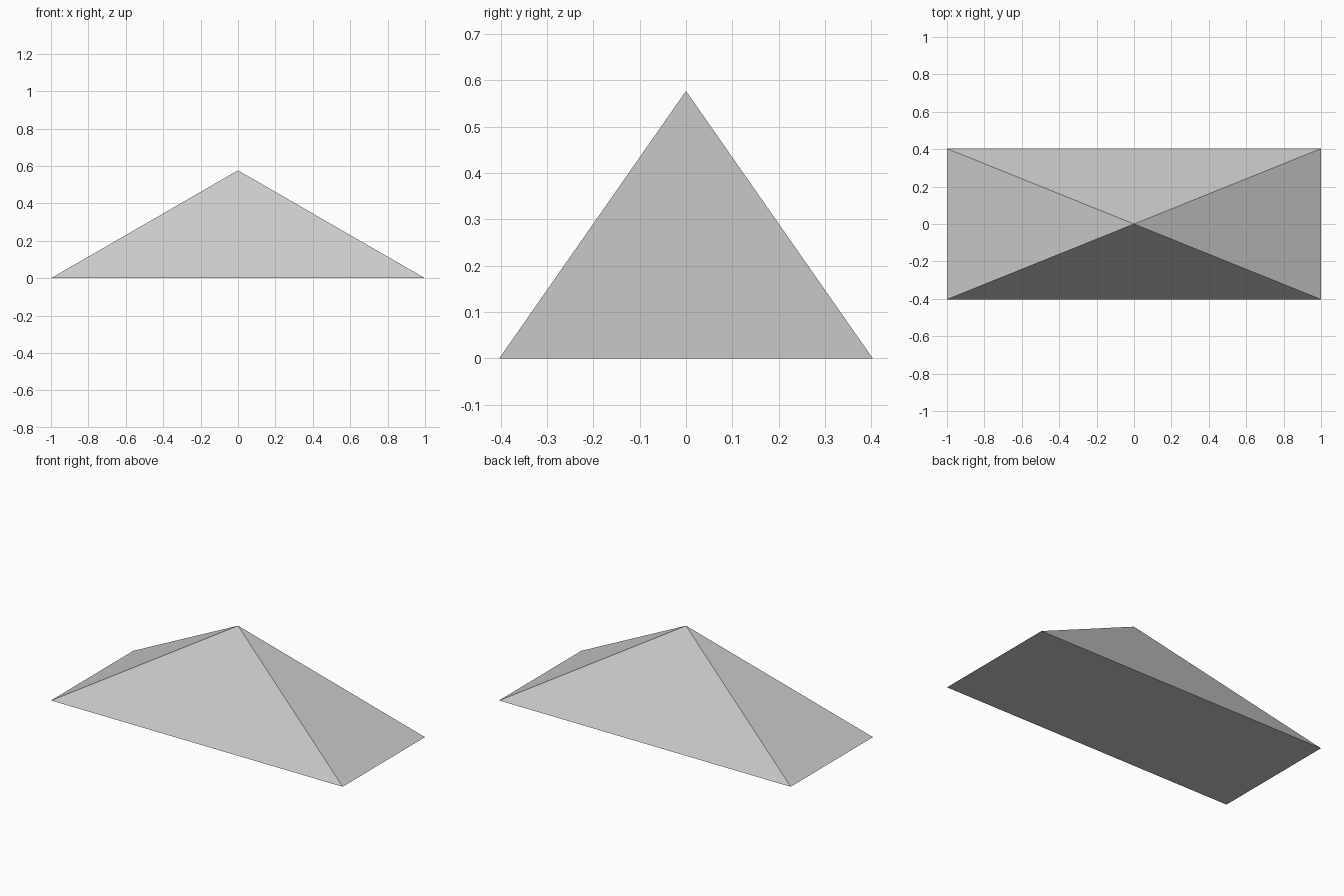
import bpy
from math import pi, sqrt

if "Cube" in bpy.data.objects:
    bpy.data.objects.remove(bpy.data.objects["Cube"])

LENGTH, DEPTH, HEIGHT = 2.0, 0.806, 0.577

# Rectangular pyramid: four-sided cone turned square to the axes, then stretched
bpy.ops.mesh.primitive_cone_add(vertices=4, radius1=sqrt(0.5), radius2=0, depth=1,
                                end_fill_type='NGON', location=(0, 0, HEIGHT / 2),
                                rotation=(0, 0, pi / 4))
pyramid = bpy.context.object
pyramid.name = "rectangular_pyramid"
bpy.ops.object.transform_apply(location=False, rotation=True, scale=False)
pyramid.scale = (LENGTH, DEPTH, HEIGHT)
bpy.ops.object.transform_apply(location=True, rotation=False, scale=True)
